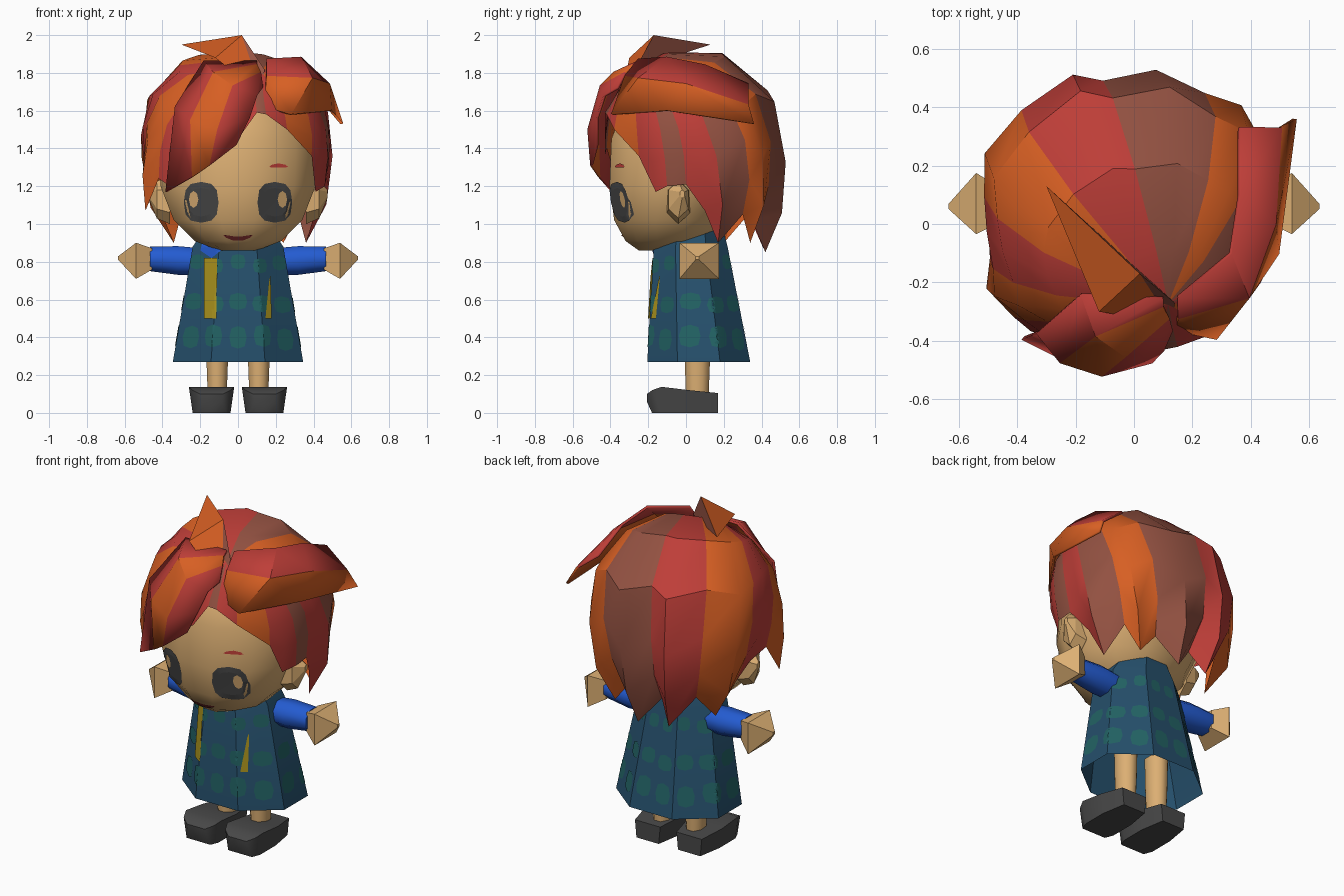
import bpy, bmesh, math
from mathutils import Vector
from mathutils.bvhtree import BVHTree

if "Cube" in bpy.data.objects:
    bpy.data.objects.remove(bpy.data.objects["Cube"])

PALETTE = {"skin": (220, 175, 115), "hair_red": (190, 62, 56), "hair_orange": (215, 95, 35),
           "hair_brown": (148, 82, 66), "robe_navy": (37, 79, 107), "robe_teal": (34, 98, 100),
           "yellow": (172, 148, 30), "blue": (36, 92, 210), "charcoal": (72, 72, 72),
           "maroon": (105, 36, 36)}
MATS = {}
for key, rgb in PALETTE.items():
    m = bpy.data.materials.new(key)
    m.diffuse_color = [((c / 255 + 0.055) / 1.055) ** 2.4 for c in rgb] + [1]
    m.use_nodes = True
    m.node_tree.nodes["Principled BSDF"].inputs["Base Color"].default_value = m.diffuse_color
    MATS[key] = m


def build(name, verts, faces, mats, idx=None, smooth=None):
    """Mesh object with one material index per face."""
    me = bpy.data.meshes.new(name)
    me.from_pydata([tuple(v) for v in verts], [], faces)
    for m in mats:
        me.materials.append(MATS[m])
    if idx:
        me.polygons.foreach_set("material_index", idx)
    bm = bmesh.new()
    bm.from_mesh(me)
    bmesh.ops.recalc_face_normals(bm, faces=bm.faces)
    bm.to_mesh(me)
    bm.free()
    ob = bpy.data.objects.new(name, me)
    bpy.context.collection.objects.link(ob)
    if smooth:
        bpy.ops.object.select_all(action='DESELECT')
        ob.select_set(True)
        bpy.context.view_layer.objects.active = ob
        bpy.ops.object.shade_smooth_by_angle(angle=math.radians(smooth))
    return ob


def loft(name, rings, mat, caps=(True, True), smooth=None):
    """Skin closed rings that all have the same number of points."""
    n = len(rings[0])
    verts = [p for r in rings for p in r]
    faces = [(k * n + i, k * n + (i + 1) % n, (k + 1) * n + (i + 1) % n, (k + 1) * n + i)
             for k in range(len(rings) - 1) for i in range(n)]
    if caps[0]:
        faces.append(tuple(range(n)))
    if caps[1]:
        faces.append(tuple(range(len(verts) - n, len(verts))))
    return build(name, verts, faces, [mat], smooth=smooth)


def oval(n, hx, y0, y1, z, turn=0.5):
    k = 1 / math.cos(math.pi / n) if turn else 1
    return [(hx * k * math.cos(a), (y0 + y1) / 2 + (y1 - y0) / 2 * k * math.sin(a), z)
            for a in [(i + turn) * math.tau / n for i in range(n)]]


def x_ring(x, n, hy, hz, cy, cz, turn=0.5):
    return [(x, cy + hy * math.cos(a), cz + hz * math.sin(a))
            for a in [(i + turn) * math.tau / n for i in range(n)]]


def decal(name, target, outline, mat, radial=None, lift=0.005):
    """Thin patch projected on a target: from the front, or towards the axis at an angle."""
    tree = BVHTree.FromObject(target, bpy.context.evaluated_depsgraph_get())
    pts = [Vector(a).lerp(Vector(b), s / 3)
           for a, b in zip(outline, outline[1:] + outline[:1]) for s in range(3)]
    n, mid = len(pts), sum(pts, Vector((0, 0))) / len(pts)
    verts, faces = [], []
    for f in (0.01, 0.35, 0.7, 1):
        for p in pts:
            q = mid.lerp(p, f)
            if radial is None:
                org, d = Vector((q.x, -2, q.y)), Vector((0, 1, 0))
            else:
                a = radial + q.x / 0.3
                d = -Vector((math.cos(a), math.sin(a), 0))
                org = Vector((0, 0.06, q.y)) - d * 2
            hit = tree.ray_cast(org, d)[0]
            verts.append((hit if hit else org + d * 1.7) - d * lift)
    for k in range(3):
        faces += [(k * n + i, k * n + (i + 1) % n, (k + 1) * n + (i + 1) % n, (k + 1) * n + i)
                  for i in range(n)]
    return build(name, verts, faces + [tuple(range(n))], [mat])


def blob(cx, cz, rx, rz, n=10, power=1.0, bend=0.0):
    out = []
    for i in range(n):
        c, s = math.cos(i * math.tau / n), math.sin(i * math.tau / n)
        x = math.copysign(abs(c) ** power, c) * rx
        out.append((cx + x, cz + math.copysign(abs(s) ** power, s) * rz + bend * x * x))
    return out


HAIR = ["hair_red", "hair_orange", "hair_brown"]


def lock(name, columns, colours):
    """Sheet of hair: one colour for each strip between neighbouring columns."""
    r = len(columns[0])
    faces, idx = [], []
    for c, col in enumerate(colours):
        for k in range(r - 1):
            faces.append((c * r + k, c * r + k + 1, (c + 1) * r + k + 1, (c + 1) * r + k))
            idx.append(col)
    ob = build(name, [p for c in columns for p in c], faces, HAIR, idx, 35)
    mod = ob.modifiers.new("thickness", 'SOLIDIFY')
    mod.thickness, mod.offset = 0.015, 0


# Head
head = loft("head", [oval(12, *r) for r in (
    (0.10, -0.25, 0.04, 0.86), (0.23, -0.32, 0.14, 0.91), (0.34, -0.38, 0.22, 1.02),
    (0.41, -0.405, 0.32, 1.2), (0.42, -0.395, 0.38, 1.45), (0.36, -0.33, 0.34, 1.62),
    (0.2, -0.2, 0.2, 1.74))], "skin", smooth=60)

# Face details
for s, side in ((-1, "left"), (1, "right")):
    decal(side + "_eye", head, blob(s * 0.195, 1.115, 0.092, 0.108, 12, 0.75), "charcoal")
    decal(side + "_eye_glint", head, blob(s * 0.235, 1.13, 0.025, 0.045, 8), "skin", lift=0.009)
    decal(side + "_brow", head, blob(s * 0.215, 1.31, 0.05, 0.011, 8, 1, -3), "hair_red")
    # Ears
    loft(side + "_ear", [x_ring(s * 0.36, 6, 0.07, 0.12, -0.04, 1.12),
                         x_ring(s * 0.43, 6, 0.06, 0.1, -0.04, 1.13),
                         x_ring(s * 0.475, 6, 0.015, 0.02, -0.02, 1.16)], "skin")
decal("mouth", head, blob(0, 0.92, 0.08, 0.011, 10, 1, 3.5), "maroon")

# Hair cap: strips running from the parting to a jagged hem
C, R, P = Vector((-0.02, 0.04, 1.36)), Vector((0.52, 0.47, 0.56)), 2.4
HEM = [(.10, -.43, 1.59), (0, -.43, 1.45), (-.15, -.43, 1.36), (-.22, -.42, 1.4),
       (-.36, -.36, 1.2), (-.42, -.31, 1.24), (-.49, -.2, 1.07), (-.47, -.1, 1.24),
       (-.45, .02, 1.2), (-.42, .12, 1.1), (-.34, .2, .9), (-.3, .33, 1.05),
       (-.17, .41, .87), (-.09, .36, 1.0), (.03, .42, .85), (.14, .35, 1.02),
       (.24, .34, .9), (.32, .3, 1.05), (.36, .17, .9), (.41, .1, 1.07),
       (.46, 0, 1.21), (.46, -.1, 1.2), (.41, -.16, 1.17), (.39, -.25, 1.36),
       (.26, -.38, 1.5), (.15, -.42, 1.58)]
STRIPES = [0, 0, 2, 1, 0, 1, 1, 0, 0, 1, 1, 0, 0, 2, 2, 1, 1, 2, 0, 0, 2, 0, 0, 1, 0, 2]


def unit(p):
    return Vector([(a - c) / r for a, c, r in zip(p, C, R)])


def norm(v):
    return sum(abs(a) ** P for a in v) ** (1 / P)


pole, STEPS = unit((0.13, -0.3, 1.85)), 6
verts, faces, idx = [], [], []
for h in HEM:
    u = unit(h)
    m = Vector((u.x, u.y, 0)).normalized() + Vector((0, 0, 0.6))
    for k in range(STEPS + 1):
        t = k / STEPS
        d = pole * (1 - t) ** 2 + m * (2 * t * (1 - t)) + u * t * t
        d *= (1 + (norm(u) - 1) * t ** 3) / norm(d)
        verts.append([c + r * a for c, r, a in zip(C, R, d)])
w = STEPS + 1
for i in range(len(HEM)):
    j = (i + 1) % len(HEM)
    for k in range(STEPS):
        a, b = i * w + k, j * w + k
        faces.append((a, a + 1, b + 1) if k == 0 else (a, a + 1, b + 1, b))
        idx.append(STRIPES[i])
build("hair_cap", verts, faces, HAIR, idx, 35)

# Fringe over the forehead
lock("fringe", [
    [(.1, -.25, 1.86), (-.18, -.24, 1.86), (-.33, -.37, 1.62), (-.38, -.39, 1.17)],
    [(.1, -.28, 1.84), (-.13, -.38, 1.8), (-.25, -.47, 1.55), (-.24, -.46, 1.25)],
    [(.12, -.32, 1.8), (-.03, -.45, 1.73), (-.11, -.515, 1.5), (-.15, -.5, 1.31)],
    [(.13, -.36, 1.72), (.1, -.43, 1.68), (.06, -.47, 1.56), (-.01, -.47, 1.42)]], [0, 1, 0])

# Long lock swept back on the right
lock("swept_lock", [
    [(.15, -.25, 1.87), (.33, -.1, 1.88), (.36, .1, 1.84), (.36, .33, 1.74)],
    [(.15, -.32, 1.78), (.39, -.25, 1.77), (.48, 0, 1.74), (.5, .33, 1.63)],
    [(.14, -.36, 1.62), (.28, -.39, 1.58), (.49, -.1, 1.6), (.55, .36, 1.53)]], [0, 1])

# Curl standing on the crown
build("crown_curl", [(.13, -.34, 1.68), (-.12, -.3, 1.88), (.02, -.17, 2.0), (.14, -.27, 1.82),
                     (-.3, .13, 1.95), (.0, -.2, 1.9)],
      [(0, 1, 5), (0, 5, 3), (0, 3, 2), (0, 2, 1), (4, 1, 2), (4, 5, 1), (4, 2, 3), (4, 3, 5)],
      HAIR, [2, 2, 2, 1, 1, 2, 2, 2])

# Robe
robe = loft("robe", [oval(8, 0.345, -0.205, 0.34, 0.27), oval(8, 0.24, -0.17, 0.22, 0.88),
                     oval(8, 0.16, -0.13, 0.19, 1.0)], "robe_navy", (False, True), 30)

# Blotches around the robe
for row, (z, rx, rz) in enumerate(((0.40, 0.052, 0.06), (0.58, 0.058, 0.045), (0.79, 0.05, 0.04))):
    for i in range(13):
        ang = -math.pi / 2 + i * math.tau / 13
        decal(f"blotch_{row}_{i}", robe,
              blob(0, z + 0.012 * math.sin(i * 2.3 + row), rx, rz, 8, 0.7), "robe_teal", ang, 0.003)

# Scarf ends and collar on the robe front
decal("left_scarf_end", robe, [(-.18, .5), (-.115, .5), (-.11, .82), (-.18, .82)], "yellow", lift=0.009)
decal("right_scarf_end", robe, [(.145, .5), (.178, .5), (.172, .73), (.165, .7)], "yellow", lift=0.009)
decal("collar", robe, [(-.2, .86), (-.14, .82), (-.09, .86), (-.1, .9), (-.19, .9)], "blue", lift=0.007)

for s, side in ((-1, "left"), (1, "right")):
    # Sleeves and hands
    loft(side + "_sleeve", [x_ring(s * 0.17, 8, 0.075, 0.075, 0.06, 0.8),
                            x_ring(s * 0.32, 8, 0.09, 0.082, 0.06, 0.807),
                            x_ring(s * 0.465, 8, 0.075, 0.07, 0.06, 0.815)], "blue", smooth=50)
    loft(side + "_hand", [x_ring(s * 0.455, 4, 0.08, 0.08, 0.065, 0.815),
                          x_ring(s * 0.54, 4, 0.148, 0.135, 0.07, 0.805),
                          x_ring(s * 0.635, 4, 0.012, 0.012, 0.06, 0.82)], "skin", smooth=40)
    # Legs
    loft(side + "_leg", [[(x + s * 0.11, y, z) for x, y, z in oval(8, r, 0.06 - r - .01, 0.06 + r + .01, zz)]
                         for r, zz in ((0.05, 0.09), (0.057, 0.28), (0.06, 0.45))], "skin", smooth=60)
    # Shoes
    loft(side + "_shoe", [[(s * 0.14 - b, y, z0), (s * 0.14 + b, y, z0),
                           (s * 0.14 + t, y, z1), (s * 0.14 - t, y, z1)]
                          for y, b, t, z0, z1 in ((0.17, .075, .085, 0, .105), (0.02, .1, .115, 0, .12),
                                                  (-.13, .1, .12, 0, .138), (-.18, .08, .1, 0, .12),
                                                  (-.207, .05, .06, .06, .1))], "charcoal", smooth=40)
